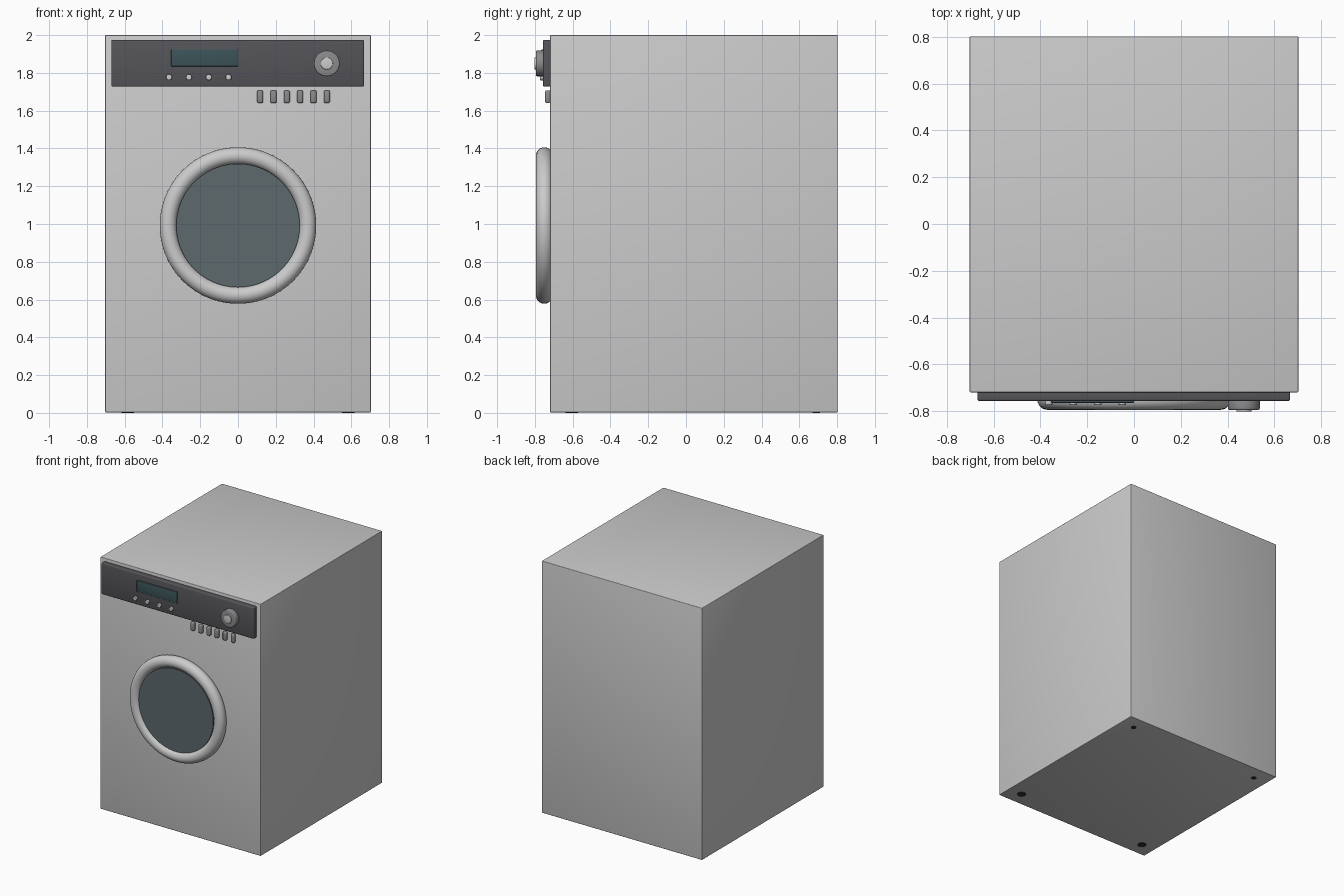
import bpy, math

if "Cube" in bpy.data.objects:
    bpy.data.objects.remove(bpy.data.objects["Cube"])


def mat(name, rgb):
    m = bpy.data.materials.new(name)
    m.diffuse_color = (*rgb, 1)
    m.use_nodes = True
    m.node_tree.nodes["Principled BSDF"].inputs["Base Color"].default_value = m.diffuse_color
    return m


DARK = mat("dark_plastic", (0.09, 0.09, 0.10))
SCREEN = mat("screen", (0.045, 0.09, 0.10))
GLASS = mat("glass", (0.11, 0.14, 0.15))
GREY = mat("grey_plastic", (0.26, 0.26, 0.27))
LIGHT = mat("light_metal", (0.85, 0.85, 0.86))
BLACK = mat("rubber", (0.03, 0.03, 0.03))


def finish(o, name, material, bevel, segments=3):
    o.name = name
    if material:
        o.data.materials.append(material)
    if bevel:
        b = o.modifiers.new("bevel", 'BEVEL')
        b.width, b.segments, b.limit_method = bevel, segments, 'ANGLE'
        bpy.ops.object.modifier_apply(modifier=b.name)
    bpy.ops.object.shade_smooth_by_angle(angle=math.radians(35))
    return o


def box(name, x, y, z, material=None, bevel=0.0):
    """Box from (min, max) pairs."""
    spans = (x, y, z)
    bpy.ops.mesh.primitive_cube_add(size=1, location=[(a + b) / 2 for a, b in spans])
    o = bpy.context.object
    o.scale = [b - a for a, b in spans]
    bpy.ops.object.transform_apply(location=False, rotation=False, scale=True)
    return finish(o, name, material, bevel)


def disc(name, x, z, r, y, material, bevel=0.0, n=48):
    """Cylinder facing the front, spanning the y pair."""
    bpy.ops.mesh.primitive_cylinder_add(vertices=n, radius=r, depth=y[1] - y[0],
                                        location=(x, sum(y) / 2, z),
                                        rotation=(math.pi / 2, 0, 0))
    return finish(bpy.context.object, name, material, bevel)


# Cabinet
box("cabinet", (-0.703, 0.703), (-0.72, 0.803), (0.003, 2.0), bevel=0.004)

# Control panel with display
box("control_panel", (-0.67, 0.668), (-0.757, -0.71), (1.727, 1.975), DARK, 0.008)
box("display", (-0.354, 0.0), (-0.765, -0.75), (1.835, 1.925), SCREEN, 0.003)

# Round push buttons
for i in range(4):
    disc(f"push_button_{i + 1}", -0.365 + i * 0.105, 1.777, 0.016,
         (-0.774, -0.75), LIGHT, 0.004, 24)

# Programme knob
disc("knob", 0.47, 1.85, 0.068, (-0.795, -0.75), GREY, 0.006)
disc("knob_cap", 0.47, 1.85, 0.032, (-0.803, -0.78), LIGHT, 0.003, 32)

# Row of small keys below the panel
for i in range(6):
    c = 0.117 + i * 0.0707
    box(f"key_{i + 1}", (c - 0.016, c + 0.016), (-0.746, -0.718), (1.64, 1.708), GREY, 0.009)

# Door ring and glass
bpy.ops.mesh.primitive_torus_add(major_segments=96, minor_segments=24,
                                 major_radius=0.369, minor_radius=0.045,
                                 location=(0, -0.75, 0.992),
                                 rotation=(math.pi / 2, 0, 0))
finish(bpy.context.object, "door_ring", LIGHT, 0)
disc("door_glass", 0, 0.992, 0.327, (-0.777, -0.715), GLASS, 0, 96)

# Feet, nearly flush with the base
for sx in (-1, 1):
    for label, y, r in (("front", -0.604, 0.033), ("back", 0.69, 0.02)):
        bpy.ops.mesh.primitive_cylinder_add(vertices=24, radius=r, depth=0.04,
                                            location=(sx * 0.583, y, 0.02))
        side = "left" if sx < 0 else "right"
        finish(bpy.context.object, f"{label}_foot_{side}", BLACK, 0)
